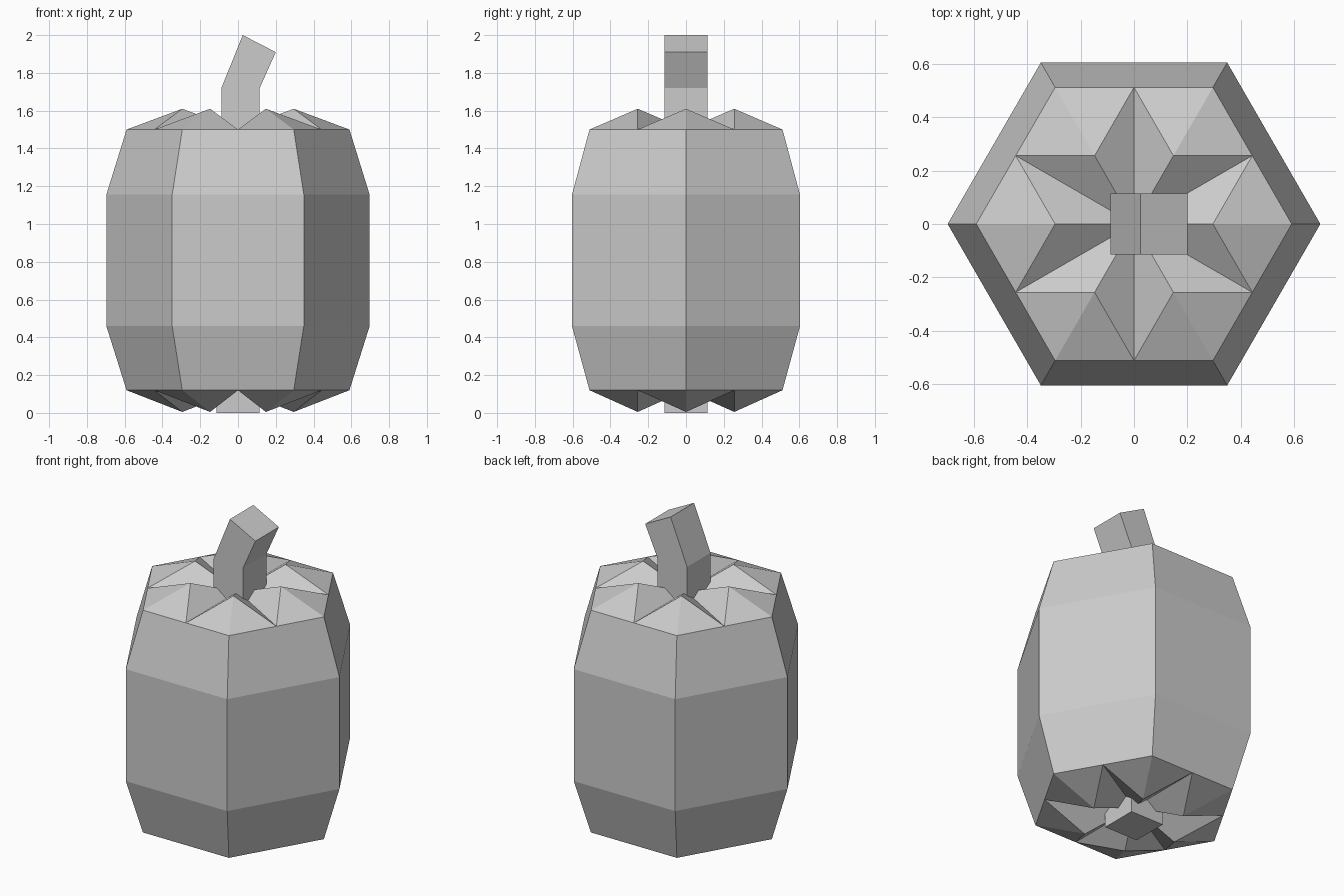
import bpy
import bmesh
from math import cos, pi

from mathutils import Matrix, Vector

old = bpy.data.objects.get("Cube")
if old:
    bpy.data.objects.remove(old, do_unlink=True)

# One plain grey material
grey = bpy.data.materials.new("light grey")
grey.use_nodes = True
colour = (0.6, 0.6, 0.6, 1)
grey.diffuse_color = colour
grey.node_tree.nodes["Principled BSDF"].inputs["Base Color"].default_value = colour


def finish(bm, name):
    bmesh.ops.recalc_face_normals(bm, faces=bm.faces)
    mesh = bpy.data.meshes.new(name)
    bm.to_mesh(mesh)
    bm.free()
    mesh.materials.append(grey)
    obj = bpy.data.objects.new(name, mesh)
    bpy.context.collection.objects.link(obj)
    return obj


def polar(radius, sector, z):
    """Point at a multiple of 30 degrees."""
    return Matrix.Rotation(sector * pi / 6, 3, "Z") @ Vector((radius, 0, 0)) + Vector((0, 0, z))


def hex_ring(bm, radius, z):
    """Hexagon with a vertex at each corner and each edge midpoint."""
    return [bm.verts.new(polar(radius * (cos(pi / 6) if i % 2 else 1), i, z))
            for i in range(12)]


def star_cap(bm, rim, radius, z, peak_z):
    """Six raised ribs, with valleys running from the middle to the rim."""
    centre = bm.verts.new((0, 0, z))
    for i in range(0, 12, 2):
        peak = bm.verts.new(polar(radius / 2, i, peak_z))
        before, corner, after = rim[i - 1], rim[i], rim[i + 1]
        for a, b in ((before, corner), (corner, after), (after, centre), (centre, before)):
            bm.faces.new((peak, a, b))


# Ribbed six-sided body
rim_r, wide_r = 0.59, 0.697
low, high = 0.12, 1.5
bm = bmesh.new()
rings = [hex_ring(bm, r, z) for r, z in
         ((rim_r, low), (wide_r, 0.46), (wide_r, 1.155), (rim_r, high))]
for lower, upper in zip(rings, rings[1:]):
    for i in range(12):
        bm.faces.new((lower[i - 1], lower[i], upper[i], upper[i - 1]))
star_cap(bm, rings[0], rim_r, low, 0.005)
star_cap(bm, rings[-1], rim_r, high, 1.61)
finish(bm, "body")

# Square stem running through the body, bent at the top
profile = [(-0.115, 0), (0.115, 0), (0.115, 1.72), (0.2, 1.91),
           (0.025, 2), (-0.088, 1.72), (-0.088, 1.3), (-0.115, 0.3)]
half = 0.115
bm = bmesh.new()
front = bm.faces.new([bm.verts.new((x, -half, z)) for x, z in profile])
back = bmesh.ops.extrude_face_region(bm, geom=[front], use_keep_orig=True)
moved = [v for v in back["geom"] if isinstance(v, bmesh.types.BMVert)]
bmesh.ops.translate(bm, verts=moved, vec=(0, 2 * half, 0))
finish(bm, "stem")
